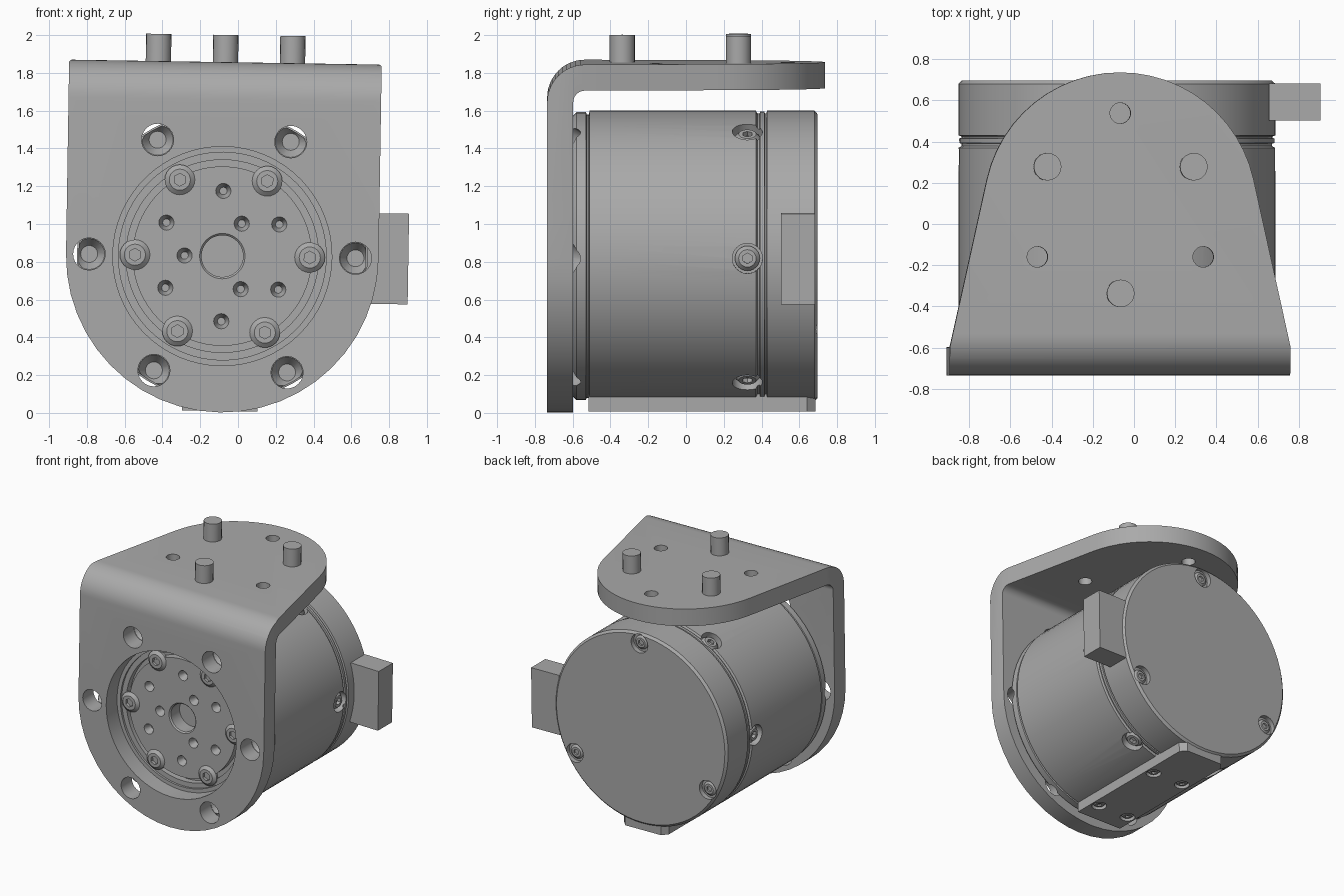
import bpy, bmesh
from math import sin, cos, pi, radians, atan2, acos, hypot
from mathutils import Matrix, Vector

if "Cube" in bpy.data.objects:
    bpy.data.objects.remove(bpy.data.objects["Cube"])

# Everything is built around the motor axis, then tilted slightly
FRAME = Matrix.Translation((-0.083, 0, 0.83)) @ Matrix.Rotation(0.016, 4, 'Y')

grey = bpy.data.materials.new("machined_grey")
grey.use_nodes = True
grey.diffuse_color = (0.4, 0.4, 0.4, 1)
grey.node_tree.nodes["Principled BSDF"].inputs["Base Color"].default_value = (0.4, 0.4, 0.4, 1)


def finish(bm, name):
    bmesh.ops.recalc_face_normals(bm, faces=bm.faces)
    mesh = bpy.data.meshes.new(name)
    bm.to_mesh(mesh)
    bm.free()
    mesh.materials.append(grey)
    ob = bpy.data.objects.new(name, mesh)
    ob.matrix_world = FRAME
    bpy.context.collection.objects.link(ob)
    return ob


def select(ob):
    bpy.ops.object.select_all(action='DESELECT')
    ob.select_set(True)
    bpy.context.view_layer.objects.active = ob


def boolean(ob, cutter, operation='DIFFERENCE'):
    cutter.hide_render = True
    mod = ob.modifiers.new("cut", 'BOOLEAN')
    mod.object, mod.operation, mod.solver = cutter, operation, 'EXACT'
    select(ob)
    bpy.ops.object.modifier_apply(modifier=mod.name)
    bpy.data.objects.remove(cutter)


def smooth(ob):
    select(ob)
    bpy.ops.object.shade_smooth_by_angle(angle=radians(25))


def prism(points, offset, name):
    """Extrude a closed outline by a vector."""
    bm = bmesh.new()
    face = bm.faces.new([bm.verts.new(p) for p in points])
    new = bmesh.ops.extrude_face_region(bm, geom=[face])["geom"]
    bmesh.ops.translate(bm, vec=offset, verts=[v for v in new if isinstance(v, bmesh.types.BMVert)])
    return finish(bm, name)


def lathe(profile, name, seg=72):
    """Spin (radius, y) points about the motor axis."""
    bm = bmesh.new()
    verts = [bm.verts.new((r, y, 0)) for r, y in profile]
    edges = [bm.edges.new(pair) for pair in zip(verts, verts[1:])]
    bmesh.ops.spin(bm, geom=verts + edges, cent=(0, 0, 0), axis=(0, 1, 0), angle=2 * pi, steps=seg)
    bmesh.ops.remove_doubles(bm, verts=bm.verts, dist=1e-4)
    return finish(bm, name)


def peg(bm, base, direction, r1, r2, length, seg=24):
    """Cone or cylinder from base along direction."""
    d = Vector(direction).normalized()
    m = Matrix.Translation(Vector(base) + d * length / 2) @ d.to_track_quat('Z', 'Y').to_matrix().to_4x4()
    bmesh.ops.create_cone(bm, cap_ends=True, segments=seg, radius1=r1, radius2=r2, depth=length, matrix=m)


def ring(radius, y, count, start=0):
    """Points around the motor axis."""
    for k in range(count):
        a = radians(start) + 2 * pi * k / count
        yield Vector((radius * cos(a), y, radius * sin(a)))


def screws(name, seats, radius, height):
    """Domed heads with hexagon sockets; seats are (base, outward direction)."""
    heads, sockets = bmesh.new(), bmesh.new()
    for base, d in seats:
        d = Vector(d).normalized()
        peg(heads, base, d, radius, radius, height * 0.5)
        peg(heads, base + d * height * 0.5, d, radius, radius * 0.7, height * 0.5)
        peg(sockets, base + d * height * 0.4, d, radius * 0.42, radius * 0.42, height, 6)
    bmesh.ops.remove_doubles(heads, verts=heads.verts, dist=1e-4)
    inner = [f for f in heads.faces if len(f.verts) > 4 and all(len(e.link_faces) > 2 for e in f.edges)]
    bmesh.ops.delete(heads, geom=inner, context='FACES')
    ob = finish(heads, name)
    boolean(ob, finish(sockets, "socket_cutter"))
    smooth(ob)


# Bracket: bent plate trimmed by a front outline and a top outline
W, TOP, FRONT, T = 0.8275, 1.027, -0.735, 0.138
BEND = 0.2
cy, cz = FRONT + BEND, TOP - BEND


def bend(r):
    return [(-W, cy - r * cos(a), cz + r * sin(a)) for a in (k * pi / 24 for k in range(13))]


profile = [(-W, FRONT, -0.9)] + bend(BEND) + [(-W, 0.8, TOP), (-W, 0.8, TOP - T)]
profile += bend(BEND - T)[::-1] + [(-W, FRONT + T, -0.9)]
bracket = prism(profile, (2 * W, 0, 0), "bracket")

arc = [pi + pi * k / 24 for k in range(25)]
outline = [(W * cos(a), -1, W * sin(a)) for a in arc] + [(W, -1, 1.2), (-W, -1, 1.2)]
boolean(bracket, prism(outline, (0, 2, 0), "front_outline"), 'INTERSECT')

PY, PR, SHOULDER = 0.073, 0.663, -0.6
drop = SHOULDER - PY
start = atan2(drop, W) + acos(PR / hypot(drop, W))
outline = [(-W, SHOULDER, -1), (-W, -0.9, -1), (W, -0.9, -1), (W, SHOULDER, -1)]
outline += [(PR * cos(a), PY + PR * sin(a), -1) for a in (start + (pi - 2 * start) * k / 24 for k in range(25))]
boolean(bracket, prism(outline, (0, 0, 3), "top_outline"), 'INTERSECT')

# Bracket openings: motor face, six bolt holes, three top holes
holes = bmesh.new()
peg(holes, (0, -0.8, 0), (0, 1, 0), 0.58, 0.58, 0.3, 64)
for p in ring(0.705, -0.8, 6):
    peg(holes, p, (0, 1, 0), 0.085, 0.085, 0.3)
for a in (90, 210, 330):
    p = (0.465 * cos(radians(a)), PY + 0.465 * sin(radians(a)), 0.8)
    peg(holes, p, (0, 0, 1), 0.05, 0.05, 0.3)
boolean(bracket, finish(holes, "bracket_holes"))
smooth(bracket)

# Mounting pins through the top plate
pins = bmesh.new()
for a in (30, 150, 270):
    p = (0.41 * cos(radians(a)), PY + 0.41 * sin(radians(a)), TOP - T)
    peg(pins, p, (0, 0, 1), 0.067, 0.067, 0.282, 20)
smooth(finish(pins, "mounting_pins"))

# Motor housing with output bore, face groove and seam grooves
R = 0.77
housing = lathe([
    (0, -0.47), (0.11, -0.47), (0.11, -0.58), (0.12, -0.59), (0.475, -0.59), (0.475, -0.53),
    (0.51, -0.53), (0.51, -0.58), (0.55, -0.58), (0.55, -0.597), (R - 0.025, -0.597),
    (R - 0.008, -0.58), (R - 0.008, -0.53), (R - 0.02, -0.525), (R - 0.02, -0.515), (R, -0.51),
    (R, 0.37), (R - 0.015, 0.378), (R - 0.015, 0.39), (R - 0.004, 0.393), (R - 0.004, 0.415),
    (R - 0.015, 0.418), (R - 0.015, 0.425), (R, 0.43), (R, 0.68), (R - 0.018, 0.697), (0, 0.697),
], "motor_housing")

pits = bmesh.new()
for p in ring(0.705, -0.6, 6):
    peg(pits, p, (0, 1, 0), 0.084, 0.045, 0.06)
for p in list(ring(0.345, -0.6, 6, 30)) + list(ring(0.2, -0.6, 3, 60)):
    peg(pits, p, (0, 1, 0), 0.044, 0.02, 0.07, 16)
sides = list(ring(1, 0, 6))
for d in sides:
    peg(pits, d * (R - 0.06) + Vector((0, 0.325, 0)), d, 0.08, 0.08, 0.1)
for p in ring(0.685, 0.66, 3, 90):
    peg(pits, p, (0, 1, 0), 0.075, 0.075, 0.1)
boolean(housing, finish(pits, "housing_pits"))
smooth(housing)

# Screws on the output face, round the housing and in the rear cover
screws("face_screws", [(p, (0, -1, 0)) for p in ring(0.463, -0.57, 6)], 0.08, 0.04)
screws("side_screws", [(d * (R - 0.062) + Vector((0, 0.325, 0)), d) for d in sides], 0.066, 0.045)
screws("rear_screws", [(p, (0, 1, 0)) for p in ring(0.685, 0.655, 3, 90)], 0.055, 0.025)

# Flat foot under the motor, with clipped rear corners
foot = prism([(-0.2, -0.515, -0.82), (0.2, -0.515, -0.82), (0.2, 0.64, -0.82), (0.16, 0.685, -0.82),
              (-0.16, 0.685, -0.82), (-0.2, 0.64, -0.82)], (0, 0, 0.12), "foot_pad")
seats = [Vector((x, y, -0.79)) for x in (-0.135, 0.135) for y in (-0.35, 0.27)]
pits = bmesh.new()
for p in seats:
    peg(pits, p, (0, 0, -1), 0.055, 0.055, 0.1)
boolean(foot, finish(pits, "foot_pits"))
screws("foot_screws", [(p + Vector((0, 0, 0.002)), (0, 0, -1)) for p in seats], 0.045, 0.025)

# Cable connector block
prism([(0.735, 0.502, -0.24), (0.985, 0.502, -0.24), (0.985, 0.683, -0.24), (0.735, 0.683, -0.24)],
      (0, 0, 0.48), "connector_block")
